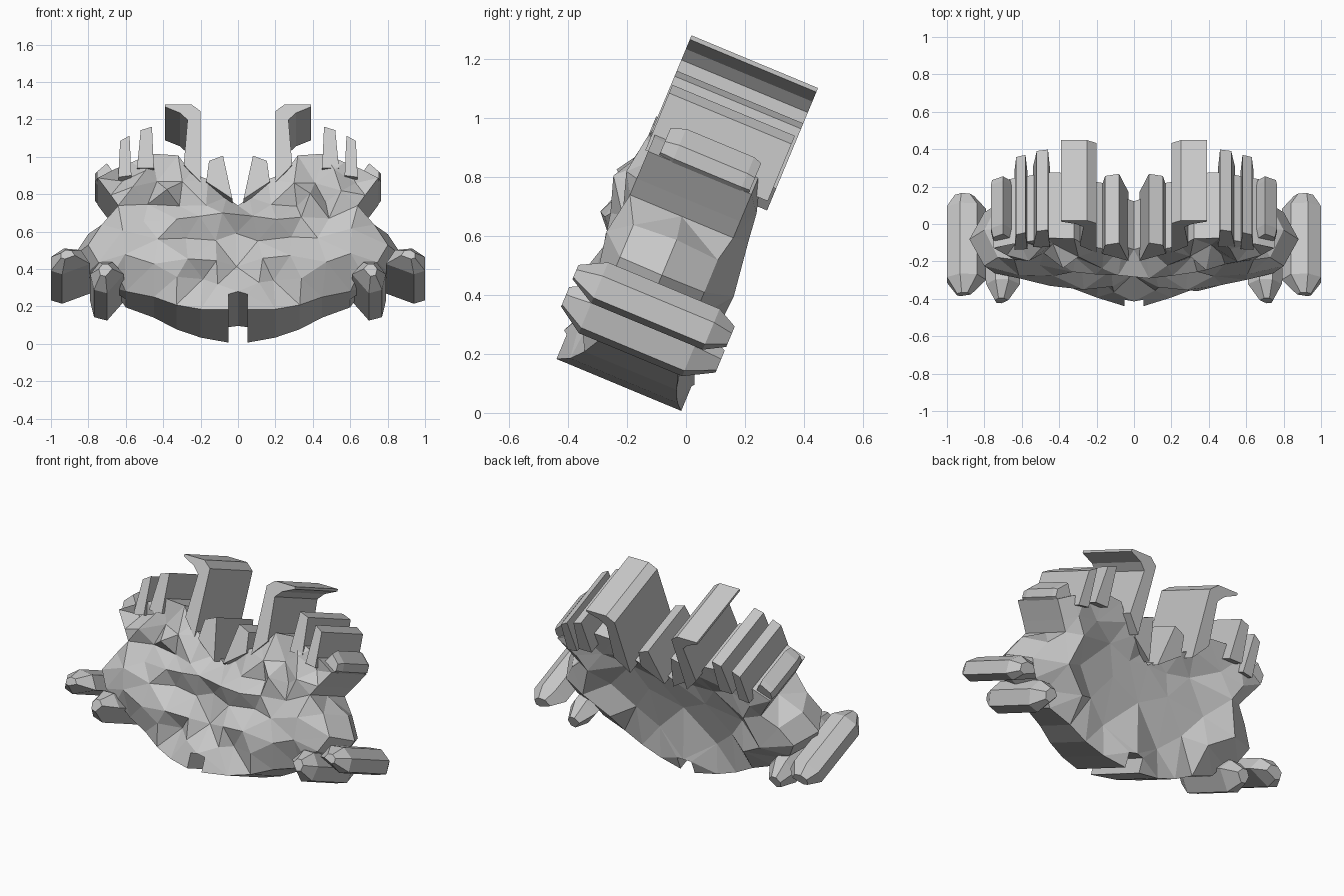
import bpy, bmesh, math, random
from mathutils import Matrix, Vector
from mathutils.geometry import delaunay_2d_cdt

random.seed(4)
cube = bpy.data.objects.get("Cube")
if cube:
    bpy.data.objects.remove(cube, do_unlink=True)

stone = bpy.data.materials.new("stone_grey")
stone.use_nodes = True
GREY = (0.58, 0.58, 0.58, 1)
stone.diffuse_color = GREY
stone.node_tree.nodes["Principled BSDF"].inputs["Base Color"].default_value = GREY

# Everything is laid out upright as (x, depth, height), then leaned back
LEAN = Matrix.Rotation(math.radians(-22.6), 4, "X")


def jitter(a):
    return random.uniform(-a, a)


def finish(bm, name):
    bmesh.ops.recalc_face_normals(bm, faces=bm.faces)
    bm.transform(LEAN)
    mesh = bpy.data.meshes.new(name)
    bm.to_mesh(mesh)
    bm.free()
    mesh.materials.append(stone)
    obj = bpy.data.objects.new(name, mesh)
    bpy.context.collection.objects.link(obj)
    return obj


def bridge(bm, loops):
    """Skin between neighbouring equal vertex loops."""
    n = len(loops[0])
    for a, b in zip(loops, loops[1:]):
        for i in range(n):
            j = (i + 1) % n
            bm.faces.new((a[i], a[j], b[j], b[i]))


def relief_cap(bm, loop, points):
    """Fill a loop with facets running through mirrored (x, height, depth) points."""
    verts = list(loop)
    for x, v, w in points:
        for side in ((1, -1) if x else (1,)):
            verts.append(bm.verts.new((side * x + jitter(.015), w + jitter(.01), v + jitter(.012))))
    flat = [Vector((p.co.x, p.co.z)) for p in verts]
    result = delaunay_2d_cdt(flat, [], [list(range(len(loop)))], 1, 1e-5)
    faces, origin = result[2], result[3]
    for f in faces:
        bm.faces.new([verts[origin[i][0]] for i in f])


def prism_pair(name, profile, rings):
    """Mirrored bars: an (x, height) profile swept through (depth, scale) rings."""
    bm = bmesh.new()
    cx = sum(p[0] for p in profile) / len(profile)
    cv = sum(p[1] for p in profile) / len(profile)
    for side in (1, -1):
        loops = [[bm.verts.new((side * (cx + (x - cx) * k), w, cv + (v - cv) * k))
                  for x, v in profile] for w, k in rings]
        bridge(bm, loops)
        bm.faces.new(loops[0])
        bm.faces.new(loops[-1])
    return finish(bm, name)


# Main slab outline, right half from the bottom notch round to the top notch
half = [(0, .10), (.05, .09), (.05, 0), (.2, .02), (.33, .06), (.45, .12), (.6, .17), (.72, .24),
        (.82, .29), (.88, .40), (.80, .53), (.64, .61), (.68, .67), (.75, .77), (.66, .82),
        (.57, .86), (.46, .91), (.32, .90), (.25, .80), (.16, .76), (.06, .68), (0, .63)]
outline = half + [(-x, v) for x, v in reversed(half[1:-1])]


def slab_edge(bm, x, v, place):
    """One rim vertex; place is -1 front, 0 middle, 1 back."""
    r = abs(x)
    front, back, pull = -.46, -.08, 1
    if v < .23:  # tapering bottom lips
        front, back = -.49 + .28 * r, -.01 - .15 * r
    elif r > .65 and v < .6:  # pointed shoulders
        front, back, pull = -.41, -.1, .91 if place else 1
    elif r < .1:  # top notch
        front, back = -.41, -.13
    depth = {-1: front, 0: (front + back) / 2, 1: back}[place]
    return bm.verts.new((x * pull, depth, .42 + (v - .42) * pull))


# Relief points as (x, height, depth): cheeks, a crease, an overhanging brow, temples
front_relief = [(0, .28, -.40), (0, .46, -.43), (.1, .16, -.46), (.2, .2, -.41), (.33, .19, -.46),
                (.12, .29, -.48), (.28, .29, -.50), (.46, .27, -.47), (.6, .34, -.46),
                (.12, .42, -.44), (.27, .44, -.43), (.43, .42, -.48), (.62, .46, -.48),
                (.09, .53, -.53), (.2, .52, -.52), (.18, .60, -.50), (.34, .53, -.49),
                (.5, .53, -.45), (.3, .62, -.44), (.38, .66, -.53), (.48, .63, -.44),
                (.56, .69, -.50), (.29, .74, -.49), (.42, .76, -.44), (.5, .8, -.48), (.63, .76, -.42)]
back_relief = [(0, .4, -.14), (.2, .2, -.12), (.2, .5, -.14), (.35, .33, -.12), (.3, .66, -.13),
               (.48, .30, -.02), (.46, .47, -.11), (.62, .42, -.01), (.56, .62, -.03),
               (.45, .74, -.09), (.62, .72, -.04), (.13, .62, -.14)]

bm = bmesh.new()
rims = [[slab_edge(bm, x, v, place) for x, v in outline] for place in (-1, 0, 1)]
bridge(bm, rims)
relief_cap(bm, rims[0], front_relief)
relief_cap(bm, rims[-1], back_relief)
bmesh.ops.triangulate(bm, faces=bm.faces)
finish(bm, "main_slab")

# Hooked top prongs, with a thin lip pointing outwards
prism_pair("hooked_prongs",
           [(.2, .74), (.29, .84), (.27, 1.1), (.31, 1.14), (.39, 1.175), (.39, 1.19), (.25, 1.19), (.2, 1.15)],
           [(-.475, 1), (-.01, 1)])

# Plain prongs stepping down to the sides
prism_pair("inner_prongs", [(.03, .64), (.17, .74), (.155, .86), (.08, .89)],
           [(-.48, 1), (-.08, 1)])
prism_pair("middle_prongs", [(.45, .82), (.54, .82), (.52, 1.04), (.46, 1.06)],
           [(-.475, 1), (-.01, 1)])
prism_pair("outer_prongs", [(.57, .78), (.64, .77), (.63, .98), (.58, 1.01)],
           [(-.47, 1), (-.02, 1)])
prism_pair("edge_prongs", [(.6, .74), (.7, .73), (.765, .78), (.765, .83), (.70, .89)],
           [(-.42, .8), (-.37, 1), (-.12, 1), (-.09, .9)])

# Side claws, pointed at both ends
prism_pair("upper_claws", [(.79, .28), (.84, .36), (.93, .37), (1, .32), (1, .24), (.94, .22)],
           [(-.53, .35), (-.44, 1), (-.03, 1), (.04, .5)])
prism_pair("lower_claws", [(.61, .22), (.67, .29), (.74, .29), (.79, .22), (.77, .13), (.7, .11)],
           [(-.53, .4), (-.44, 1), (-.06, 1), (.04, .45)])
